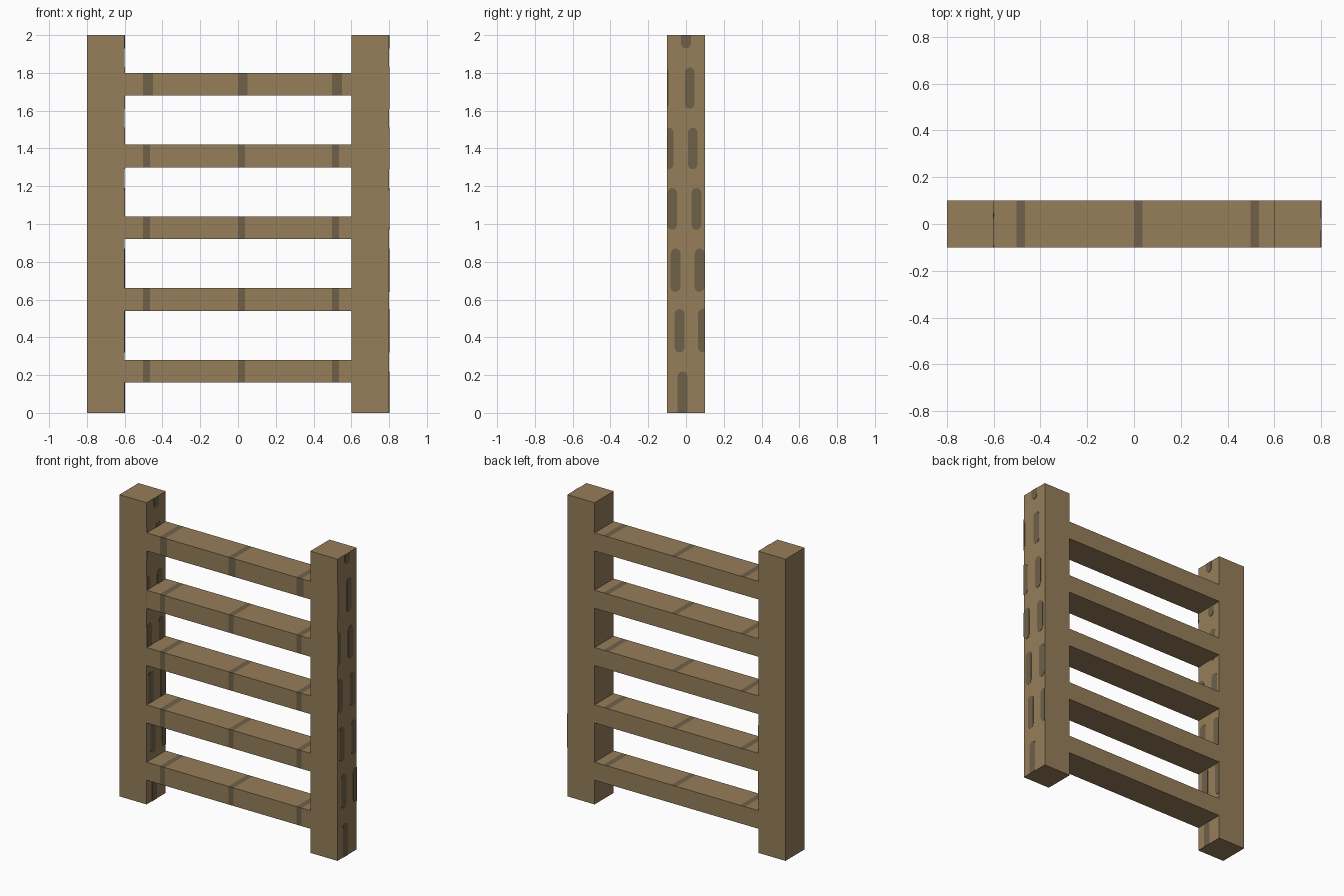
import bpy, bmesh, math

if "Cube" in bpy.data.objects:
    bpy.data.objects.remove(bpy.data.objects["Cube"])

def material(name, rgb):
    m = bpy.data.materials.new(name)
    m.diffuse_color = (*rgb, 1)
    m.use_nodes = True
    m.node_tree.nodes["Principled BSDF"].inputs["Base Color"].default_value = m.diffuse_color
    return m

WOOD = material("light_wood", (0.305, 0.209, 0.103))
DARK = material("dark_wood_grain", (0.156, 0.120, 0.066))

def finish(name, bm):
    bmesh.ops.recalc_face_normals(bm, faces=bm.faces[:])
    me = bpy.data.meshes.new(name)
    bm.to_mesh(me)
    bm.free()
    ob = bpy.data.objects.new(name, me)
    me.materials.append(WOOD)
    me.materials.append(DARK)
    bpy.context.collection.objects.link(ob)
    return ob

def box(x0, x1, y0, y1, z0, z1):
    bm = bmesh.new()
    bmesh.ops.create_cube(bm, size=1)
    for v in bm.verts:
        v.co = ((x0 + x1) / 2 + v.co.x * (x1 - x0),
                (y0 + y1) / 2 + v.co.y * (y1 - y0),
                (z0 + z1) / 2 + v.co.z * (z1 - z0))
    return bm

# Rungs: cut crosswise, dark grain bands on the front and top faces only
STARTS = (-0.503, -0.001, 0.498)
for i in range(5):
    z0 = 0.16 + 0.38 * i
    bm = box(-0.6, 0.6, -0.1, 0.1, z0, z0 + 0.12)
    for s in STARTS:
        for x in (s, s + 0.037, s + 0.052):
            bmesh.ops.bisect_plane(bm, geom=bm.verts[:] + bm.edges[:] + bm.faces[:],
                                   plane_co=(x, 0, 0), plane_no=(1, 0, 0))
    bm.normal_update()
    for f in bm.faces:
        front, top = f.normal.y < -0.5, f.normal.z > 0.5
        width = 0.052 if (front and i == 4) else 0.037
        cx = f.calc_center_median().x
        if (front or top) and any(s < cx < s + width for s in STARTS):
            f.material_index = 1
    finish(f"rung_{i + 1}", bm)

# Grain marks: centre y, bottom z, top z
MARKS = [(0.0, 1.93, 2.1), (0.02, 1.61, 1.83), (-0.117, 1.61, 1.83),
         (-0.091, 1.29, 1.51), (0.036, 1.29, 1.51),
         (-0.073, 0.97, 1.19), (0.055, 0.97, 1.19),
         (-0.055, 0.64, 0.87), (0.072, 0.64, 0.87),
         (-0.034, 0.32, 0.55), (0.089, 0.32, 0.55), (-0.018, -0.1, 0.22)]

def grain_marks(name, x):
    # Thin rounded plates clipped to the post face
    bm = bmesh.new()
    r = 0.026
    for cy, z0, z1 in MARKS:
        pts = []
        for k in range(14):
            a = math.pi * (k if k < 7 else k - 1) / 6
            zc = z1 - r if k < 7 else z0 + r
            p = (x + 0.002,
                 round(max(-0.1, min(0.1, cy + r * math.cos(a))), 4),
                 round(max(0, min(2, zc + r * math.sin(a))), 4))
            if p not in pts:
                pts.append(p)
        f = bm.faces.new([bm.verts.new(p) for p in pts])
        f.material_index = 1
        ext = bmesh.ops.extrude_face_region(bm, geom=[f], use_keep_orig=True)
        for v in ext["geom"]:
            if isinstance(v, bmesh.types.BMVert):
                v.co.x = x - 0.001
    for f in bm.faces:
        f.material_index = 1
    finish(name, bm)

# Posts, with grain on their right-hand faces
for side, x0 in (("left", -0.8), ("right", 0.6)):
    finish(f"{side}_post", box(x0, x0 + 0.2, -0.1, 0.1, 0, 2))
    grain_marks(f"{side}_post_grain", x0 + 0.2)
